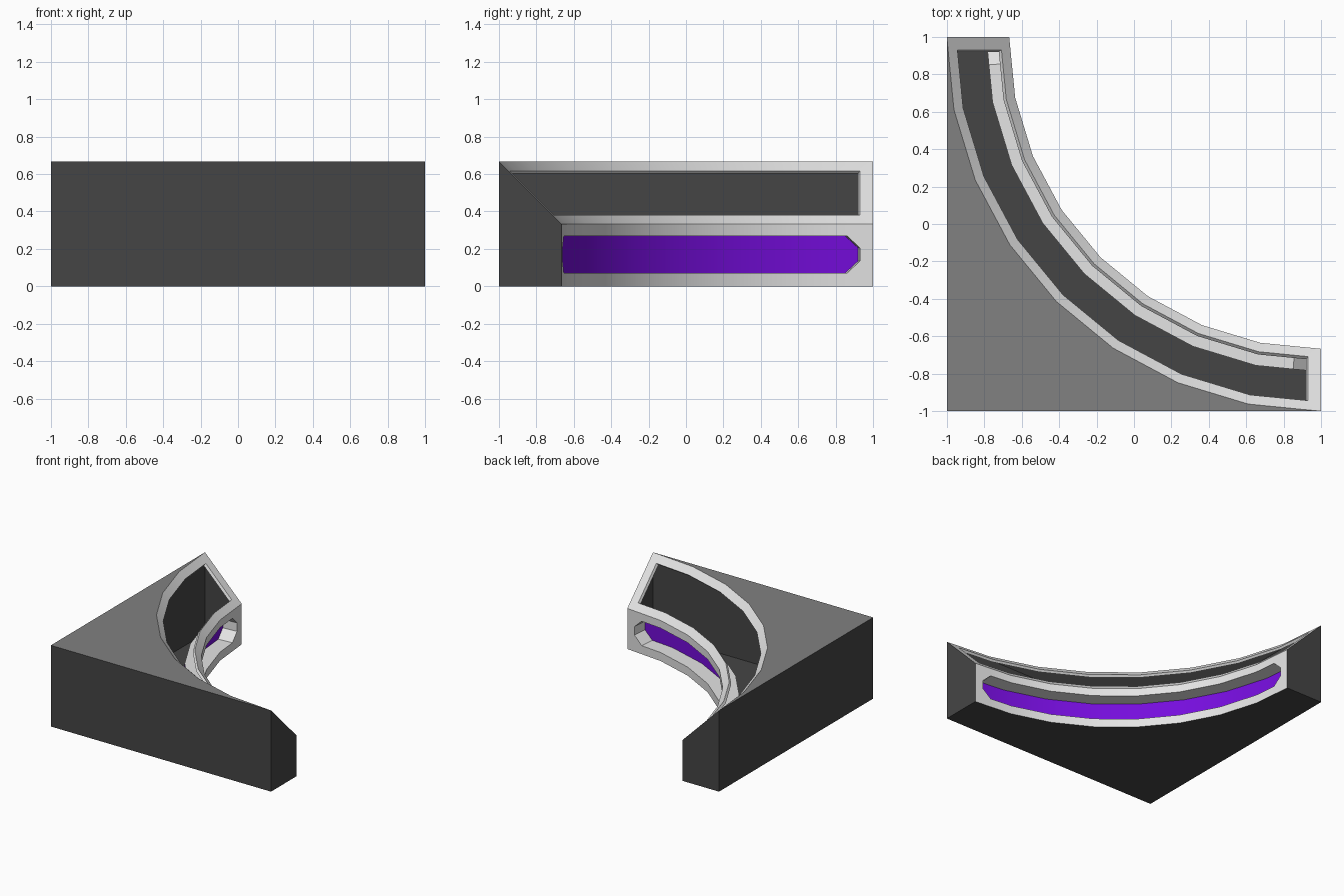
import bpy
import bmesh
import math

cube = bpy.data.objects.get("Cube")
if cube:
    bpy.data.objects.remove(cube)

SEGMENTS = 8            # facets along the quarter-circle
OUTER, INNER = 2.0, 5 / 3
TOP, MID = 2 / 3, 1 / 3


def material(name, r, g, b):
    mat = bpy.data.materials.new(name)
    mat.use_nodes = True
    mat.diffuse_color = (r, g, b, 1)
    mat.node_tree.nodes["Principled BSDF"].inputs["Base Color"].default_value = (r, g, b, 1)
    return mat


dark = material("dark grey", 0.06, 0.06, 0.06)
mid = material("mid grey", 0.22, 0.22, 0.22)
light = material("light grey", 0.78, 0.78, 0.78)
purple = material("purple", 0.18, 0.004, 0.72)


def path(r, stops):
    """Faceted arc about (1, 1); stops are (distance from the end, height)."""
    step = math.pi / 2 / SEGMENTS
    start = []
    for e, z in stops:
        t = e / (r * math.sin(step))
        start.append((1 - r + t * r * (1 - math.cos(step)), 1 - e, z))
    z = stops[-1][1]
    arc = [(1 - r * math.cos(k * step), 1 - r * math.sin(k * step), z)
           for k in range(1, SEGMENTS)]
    end = [(y, x, h) for x, y, h in reversed(start)]
    return start + arc + end


def bridge(a, b, closed=True):
    n = len(a)
    return [(a[i], a[(i + 1) % n], b[(i + 1) % n], b[i])
            for i in range(n if closed else n - 1)]


def build(name, polygons, mats, rule=None):
    bm = bmesh.new()
    for poly in polygons:
        bm.faces.new([bm.verts.new(p) for p in poly])
    bmesh.ops.remove_doubles(bm, verts=bm.verts, dist=0.0005)
    bm.normal_update()
    for f in bm.faces:
        f.smooth = True
        f.material_index = rule(f) if rule else 0
    mesh = bpy.data.meshes.new(name)
    bm.to_mesh(mesh)
    bm.free()
    mesh.set_sharp_from_angle(angle=math.radians(30))
    for m in mats:
        mesh.materials.append(m)
    obj = bpy.data.objects.new(name, mesh)
    bpy.context.collection.objects.link(obj)
    return obj


# Hollow corner hull: floor, two outer walls, two end caps and the top
edge = 1 - INNER
end_cap = [(-1, 1, 0), (-1, 1, TOP), (edge, 1, MID), (edge, 1, 0)]
side_wall = [(-1, 1, 0), (-1, -1, 0), (-1, -1, TOP), (-1, 1, TOP)]
hull = [end_cap, side_wall]
hull += [[(y, x, z) for x, y, z in reversed(p)] for p in hull]
hull.append([(-1, -1, 0), (-1, 1, 0)] + path(INNER, [(0, 0)]) + [(1, -1, 0)])
hull.append([(-1, -1, TOP)] + path(OUTER, [(0, TOP)])[::-1])
build("hull", hull, [dark, mid], lambda f: int(f.normal.z > 0.9))


# Sloping frame around the upper opening, with its thin lip
def slope_loop(r_top, r_low, end, sink):
    return (path(r_top + sink, [(end, r_top - OUTER + TOP - sink)])
            + path(r_low + sink, [(end, r_low - OUTER + TOP - sink)])[::-1])


frame = slope_loop(OUTER, INNER, 0, 0)
opening = slope_loop(1.95, 1.715, 0.07, 0)
lip = slope_loop(1.95, 1.715, 0.08, 0.015)
build("sloping_frame", bridge(frame, opening) + bridge(opening, lip), [light])

# Upright inner wall with the chamfered slot
PANEL = 1.79


def slot_paths(r, e):
    return (path(r, [(e, 0.205), (e + 0.07, 0.27)]),
            path(r, [(e, 0.135), (e + 0.07, 0.07)]))


wall = path(INNER, [(0, MID), (0.14, MID)]) + path(INNER, [(0, 0), (0.14, 0)])[::-1]
slot_top, slot_low = slot_paths(INNER, 0.07)
deep_top, deep_low = slot_paths(PANEL, 0.08)
slot = slot_top + slot_low[::-1]
build("inner_wall", bridge(wall, slot), [light])
build("slot_tunnel", bridge(slot, deep_top + deep_low[::-1]), [light])

# Purple panel closing the back of the slot
build("slot_panel", bridge(deep_top, deep_low, closed=False), [purple])
